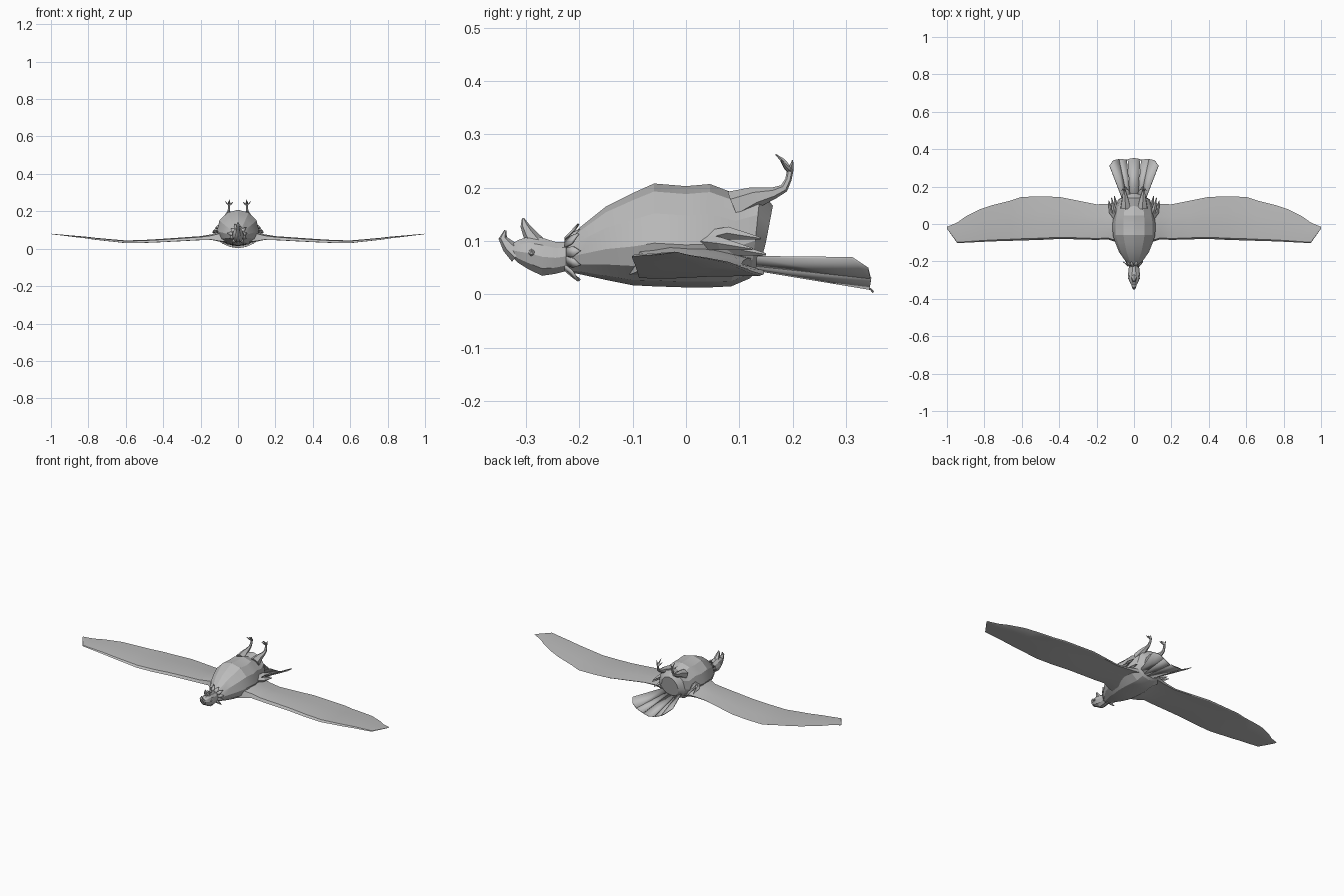
import bpy, bmesh, math
from mathutils import Vector

cube = bpy.data.objects.get("Cube")
if cube:
    bpy.data.objects.remove(cube, do_unlink=True)

grey = bpy.data.materials.new("plain_grey")
grey.use_nodes = True
COLOUR = (0.5, 0.5, 0.5, 1)
grey.diffuse_color = COLOUR
grey.node_tree.nodes["Principled BSDF"].inputs["Base Color"].default_value = COLOUR


def finish(name, bm, mirror=False, angle=22):
    bmesh.ops.recalc_face_normals(bm, faces=bm.faces)
    mesh = bpy.data.meshes.new(name)
    bm.to_mesh(mesh)
    bm.free()
    mesh.materials.append(grey)
    ob = bpy.data.objects.new(name, mesh)
    bpy.context.collection.objects.link(ob)
    bpy.ops.object.select_all(action='DESELECT')
    bpy.context.view_layer.objects.active = ob
    ob.select_set(True)
    bpy.ops.object.shade_smooth_by_angle(angle=math.radians(angle))
    if mirror:
        ob.modifiers.new("mirror", 'MIRROR').use_mirror_merge = False
    return ob


def loft(bm, rings):
    """Skin a list of closed rings and cap both ends."""
    loops = [[bm.verts.new(p) for p in ring] for ring in rings]
    n = len(loops[0])
    for a, b in zip(loops, loops[1:]):
        for i in range(n):
            j = (i + 1) % n
            bm.faces.new((a[i], a[j], b[j], b[i]))
    bm.faces.new(loops[0])
    bm.faces.new(loops[-1])


def body_ring(y, half, low, high, lean=0.0, n=12, waist=0.42):
    """Oval ring across y whose widest point sits at the waist height."""
    mid = low + (high - low) * waist
    ring = []
    for i in range(n):
        a = 2 * math.pi * i / n
        s = math.sin(a)
        z = mid + s * ((high - mid) if s > 0 else (mid - low))
        ring.append((half * math.cos(a), y + lean * s, z))
    return ring


def tube(bm, path, sides=6):
    """Tapering tube along (x, y, z, radius) points."""
    pts = [Vector(p[:3]) for p in path]
    rings = []
    for i, p in enumerate(pts):
        d = (pts[min(i + 1, len(pts) - 1)] - pts[max(i - 1, 0)]).normalized()
        u = d.cross(Vector((1, 0, 0))).normalized()
        v = d.cross(u)
        rings.append([p + path[i][3] * (u * math.cos(t) + v * math.sin(t))
                      for t in (2 * math.pi * k / sides for k in range(sides))])
    loft(bm, rings)


# Body, belly uppermost
bm = bmesh.new()
loft(bm, [body_ring(*r) for r in (
    (-.225, .027, .042, .10), (-.20, .045, .038, .125), (-.15, .08, .027, .165),
    (-.10, .10, .017, .19), (-.06, .113, .015, .208), (0, .115, .013, .203),
    (.045, .108, .013, .207), (.09, .10, .015, .188, .005),
    (.13, .085, .03, .198, .01), (.15, .055, .048, .166, .013))])
finish("body", bm)

# Head
bm = bmesh.new()
loft(bm, [body_ring(*r, n=10, waist=.5) for r in (
    (-.215, .026, .045, .10), (-.245, .029, .037, .10), (-.27, .032, .033, .108),
    (-.295, .029, .045, .11), (-.315, .021, .058, .103), (-.328, .011, .072, .094))])
finish("head", bm)

# Open beak
bm = bmesh.new()
tube(bm, [(0, -.315, .075, .018), (0, -.333, .09, .013),
          (0, -.344, .106, .008), (0, -.339, .12, .002)])
finish("upper_beak", bm)
bm = bmesh.new()
tube(bm, [(0, -.282, .095, .018), (0, -.295, .115, .012),
          (0, -.303, .13, .008), (0, -.306, .143, .002)])
finish("lower_beak", bm)

# Eyes
bm = bmesh.new()
bmesh.ops.create_icosphere(bm, subdivisions=1, radius=.007)
bmesh.ops.translate(bm, verts=bm.verts, vec=(.027, -.29, .078))
finish("eye", bm, mirror=True)

# Ruff of pointed neck feathers
bm = bmesh.new()
COUNT = 11
for k in range(COUNT):
    a = 2 * math.pi * (k + .25) / COUNT

    def at(ang, r, y):
        return bm.verts.new((r * math.cos(ang), y, .075 + r * math.sin(ang)))
    w = math.pi / COUNT
    long = .058 if k % 2 else .05
    bm.faces.new((at(a - w, .03, -.225), at(a - w * .8, .042, -.213),
                  at(a, long, -.2), at(a + w * .8, .042, -.213), at(a + w, .03, -.225)))
ruff = finish("neck_ruff", bm)
ruff.modifiers.new("thickness", 'SOLIDIFY').thickness = .004

# Wings: x, leading y, trailing y, height, thickness
bm = bmesh.new()
rings = []
for x, lead, trail, z, thick in (
        (.05, -.11, .13, .06, .07), (.10, -.095, .115, .062, .06),
        (.14, -.082, .108, .06, .034), (.20, -.085, .105, .055, .024),
        (.30, -.082, .125, .049, .022), (.40, -.08, .145, .043, .02),
        (.50, -.085, .147, .038, .018), (.60, -.088, .145, .036, .016),
        (.66, -.09, .125, .042, .014), (.76, -.093, .10, .052, .012),
        (.82, -.096, .08, .06, .01), (.90, -.1, .04, .068, .007),
        (.945, -.102, .008, .073, .005), (.975, -.06, -.005, .076, .004),
        (1.0, -.025, -.015, .079, .002)):
    chord = trail - lead
    rings.append([(x, lead + chord * f, z + thick * h) for f, h in (
        (0, -.35), (.04, .3), (.3, .5), (.65, .4), (1, .1),
        (.97, -.1), (.6, -.15), (.25, -.4))])
loft(bm, rings)
finish("wing", bm, mirror=True)

# Small covert feathers where the wings meet the flanks
bm = bmesh.new()
for x, y, z in ((.135, .125, .085), (.12, .14, .105), (.105, .15, .075)):
    tube(bm, [(.085, .02, .10, .016), (x - .012, y - .06, z + .01, .012), (x, y, z, .002)], 4)
finish("flank_feathers", bm, mirror=True)


# Tail fan, cupped upward at the sides
def feather(name, outline, mirror):
    bm = bmesh.new()
    bm.faces.new([bm.verts.new(p) for p in outline])
    bmesh.ops.triangulate(bm, faces=bm.faces)
    ob = finish(name, bm, mirror)
    ob.modifiers.new("thickness", 'SOLIDIFY').thickness = .004


feather("tail_centre", [(-.02, .12, .05), (.02, .12, .05), (.034, .347, .012),
                        (0, .353, .005), (-.034, .347, .012)], False)
feather("tail_inner_feather", [(.018, .12, .05), (.035, .12, .056),
                               (.085, .348, .032), (.038, .345, .012)], True)
feather("tail_outer_feather", [(.032, .12, .056), (.06, .13, .072),
                               (.13, .312, .07), (.108, .342, .05), (.08, .347, .03)], True)

# Legs held up behind the belly, with clawed toes
bm = bmesh.new()
tube(bm, [(.045, .09, .165, .03), (.047, .13, .182, .02), (.05, .165, .19, .011),
          (.05, .184, .199, .008), (.048, .192, .215, .006), (.047, .196, .235, .006)])
finish("leg", bm, mirror=True)
bm = bmesh.new()
for x, y, z in ((.028, .178, .25), (.044, .168, .263), (.068, .178, .252), (.052, .2, .252)):
    tube(bm, [(.047, .196, .232, .006), ((x + .047) / 2, (y + .196) / 2, z - .012, .004),
              (x, y, z, .001)], 4)
finish("toes", bm, mirror=True)
